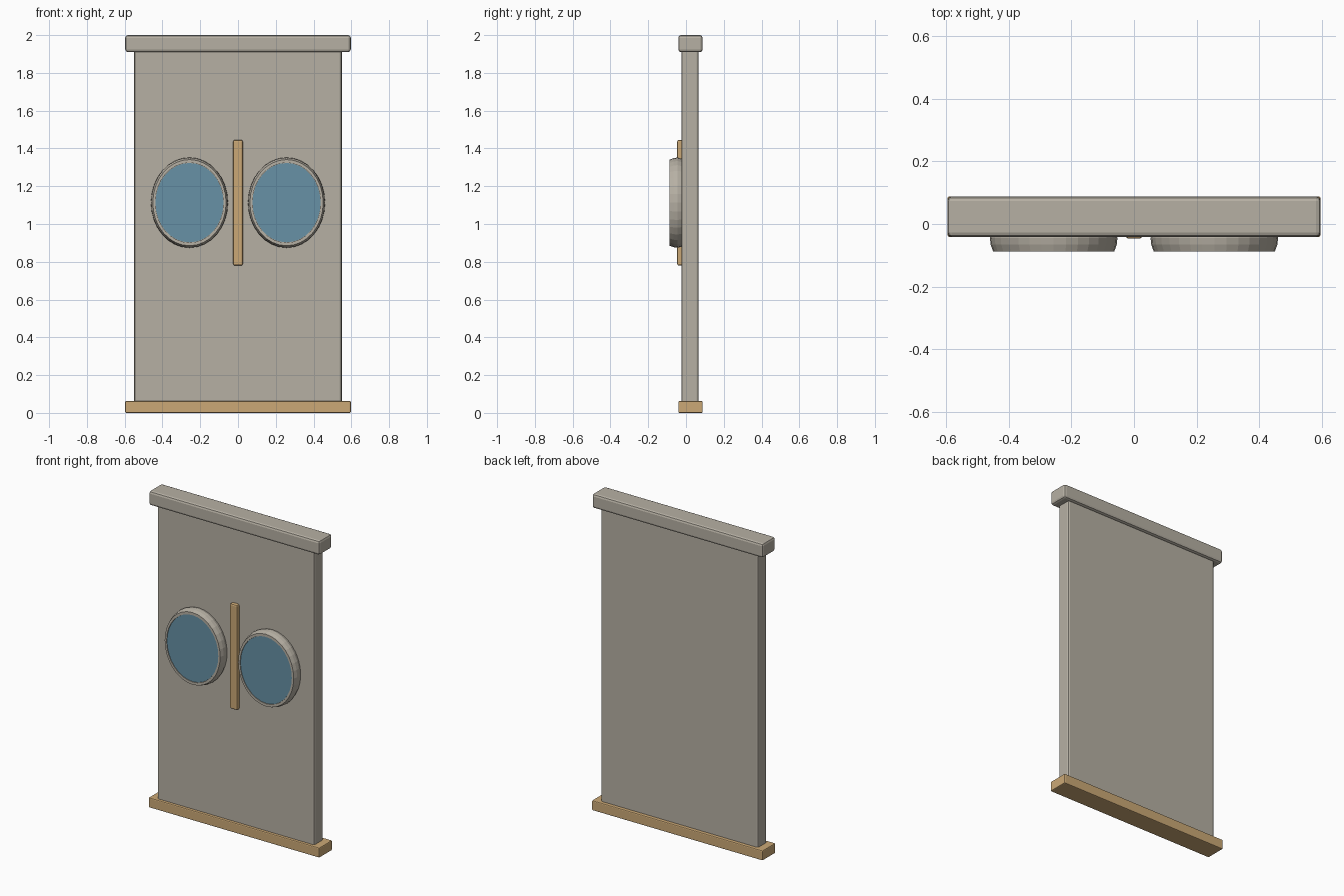
import bpy
import bmesh
import math

cube = bpy.data.objects.get("Cube")
if cube:
    bpy.data.objects.remove(cube, do_unlink=True)


def make_material(name, rgb):
    mat = bpy.data.materials.new(name)
    mat.use_nodes = True
    color = (*rgb, 1.0)
    mat.diffuse_color = color
    mat.node_tree.nodes["Principled BSDF"].inputs["Base Color"].default_value = color
    return mat


stone = make_material("warm_grey", (0.47, 0.435, 0.37))
wood = make_material("tan_wood", (0.60, 0.395, 0.18))
glass = make_material("blue_glass", (0.135, 0.285, 0.38))


def add_object(name, bm, mat):
    bmesh.ops.recalc_face_normals(bm, faces=bm.faces)
    mesh = bpy.data.meshes.new(name)
    bm.to_mesh(mesh)
    bm.free()
    mesh.materials.append(mat)
    obj = bpy.data.objects.new(name, mesh)
    bpy.context.collection.objects.link(obj)
    return obj


def box(name, x, y, z, mat, bevel):
    """Bevelled box from (min, max) ranges on each axis."""
    bm = bmesh.new()
    bmesh.ops.create_cube(bm, size=1)
    for v in bm.verts:
        for i, (low, high) in enumerate((x, y, z)):
            v.co[i] = low if v.co[i] < 0 else high
    obj = add_object(name, bm, mat)
    mod = obj.modifiers.new("soft_edges", "BEVEL")
    mod.width = bevel
    mod.segments = 2
    return obj


CENTRE_X, CENTRE_Z = 0.257, 1.113
SEGMENTS = 32


def oval_loft(name, x, profile, mat):
    """Stack oval rings of (x radius, z radius, y), capping both ends."""
    bm = bmesh.new()
    rings = []
    for rx, rz, y in profile:
        angles = [2 * math.pi * i / SEGMENTS for i in range(SEGMENTS)]
        rings.append([bm.verts.new((x + rx * math.cos(a), y,
                                    CENTRE_Z + rz * math.sin(a))) for a in angles])
    for a, b in zip(rings, rings[1:]):
        for i in range(SEGMENTS):
            j = (i + 1) % SEGMENTS
            bm.faces.new((a[i], a[j], b[j], b[i]))
    bm.faces.new(rings[0])
    bm.faces.new(rings[-1])
    return add_object(name, bm, mat)


# Wall panel with its top cap, base board and central strip
box("wall_panel", (-0.55, 0.55), (-0.024, 0.067), (0.03, 1.95), stone, 0.012)
box("top_cap", (-0.597, 0.597), (-0.041, 0.088), (1.91, 2.0), stone, 0.014)
box("base_board", (-0.597, 0.597), (-0.041, 0.088), (0.0, 0.063), wood, 0.006)
box("centre_strip", (-0.026, 0.026), (-0.047, -0.01), (0.78, 1.445), wood, 0.009)

# Oval windows: tapered rim with a shallow recess, and a glass disc
for side, x in (("left", CENTRE_X), ("right", -CENTRE_X)):
    oval_loft(side + "_window_rim", x, [
        (0.197, 0.232, -0.02), (0.204, 0.239, -0.045), (0.202, 0.236, -0.065),
        (0.194, 0.228, -0.088), (0.181, 0.211, -0.088), (0.181, 0.211, -0.080)], stone)
    oval_loft(side + "_window_glass", x, [
        (0.18, 0.21, -0.078), (0.18, 0.21, -0.085)], glass)
